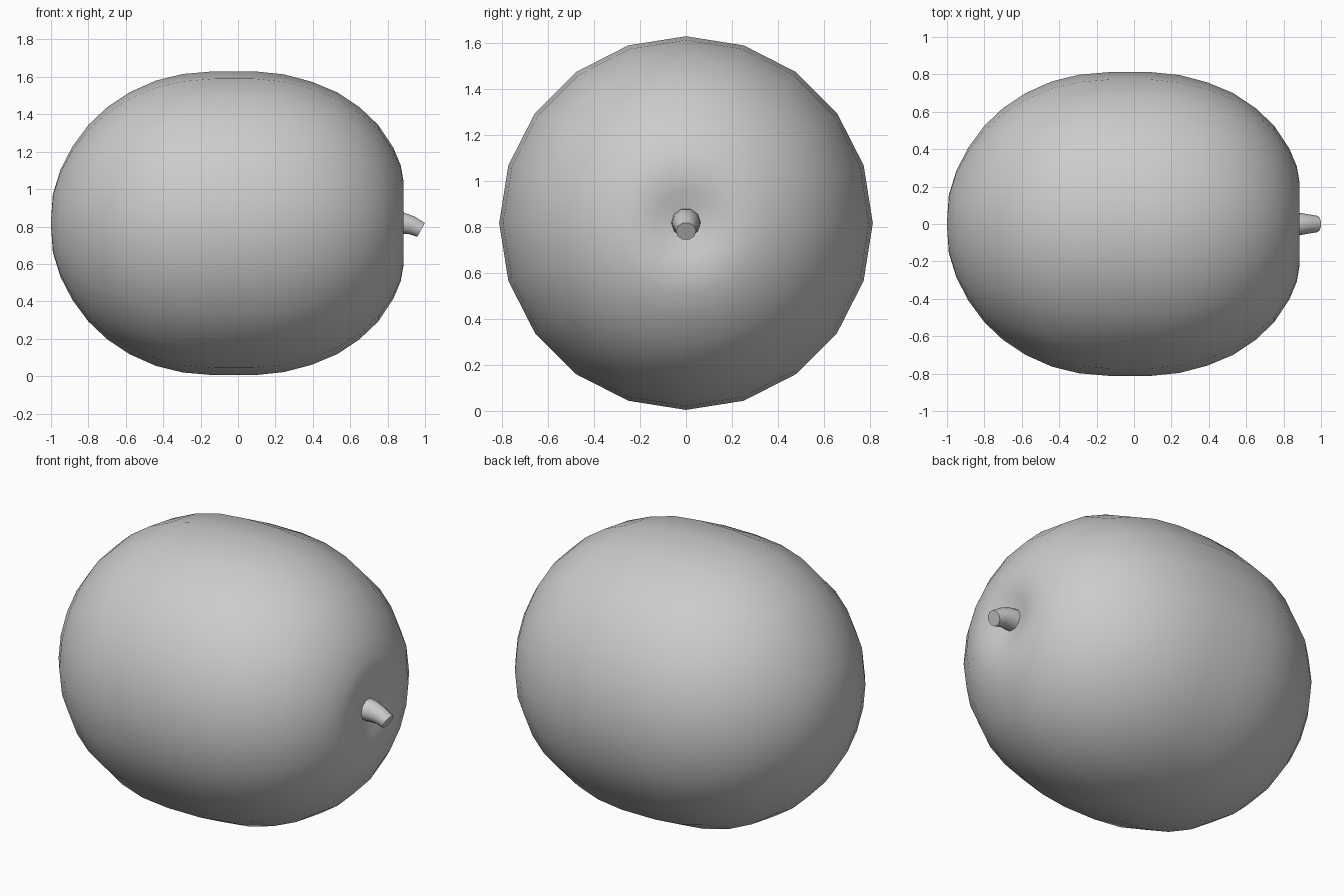
import bpy, bmesh, math

if "Cube" in bpy.data.objects:
    bpy.data.objects.remove(bpy.data.objects["Cube"])

CZ = 0.8175


def loft(name, rings, angle):
    """Skin closed rings of points and cap both ends."""
    bm = bmesh.new()
    loops = [[bm.verts.new(p) for p in ring] for ring in rings]
    n = len(loops[0])
    for a, b in zip(loops, loops[1:]):
        for i in range(n):
            j = (i + 1) % n
            bm.faces.new((a[i], a[j], b[j], b[i]))
    for end in (loops[0], loops[-1]):
        bm.faces.new(end)
    bmesh.ops.recalc_face_normals(bm, faces=bm.faces)
    mesh = bpy.data.meshes.new(name)
    bm.to_mesh(mesh)
    bm.free()
    ob = bpy.data.objects.new(name, mesh)
    bpy.context.collection.objects.link(ob)
    bpy.ops.object.select_all(action='DESELECT')
    ob.select_set(True)
    bpy.context.view_layer.objects.active = ob
    bpy.ops.object.shade_smooth_by_angle(angle=math.radians(angle))
    return ob


def ring(x, z, r, n, tilt=0.0):
    """Circle around the x axis, tilted downward by an angle."""
    pts = []
    for i in range(n):
        t = 2 * math.pi * i / n
        u = r * math.sin(t)
        pts.append((x + u * math.sin(tilt), r * math.cos(t), z + u * math.cos(tilt)))
    return pts


# Fruit body: 20-sided lathe lying along x, dimpled at the stem end
profile = [(-1.0, 0.01), (-0.99, 0.155), (-0.95, 0.285), (-0.885, 0.41),
           (-0.80, 0.525), (-0.70, 0.62), (-0.58, 0.70), (-0.44, 0.762),
           (-0.295, 0.798), (-0.125, 0.8125), (0.085, 0.8125), (0.245, 0.796),
           (0.393, 0.757), (0.53, 0.70), (0.65, 0.62), (0.75, 0.525),
           (0.83, 0.405), (0.87, 0.31), (0.885, 0.225), (0.872, 0.14),
           (0.85, 0.07), (0.842, 0.01)]
loft("fruit_body", [ring(x, CZ, r, 20) for x, r in profile], 60)

# Stem: short tapered stub curving downward
stem = [(0.82, 0.82, 0.066, 0.0), (0.88, 0.818, 0.061, 0.08),
        (0.93, 0.806, 0.052, 0.3), (0.979, 0.782, 0.044, 0.5)]
loft("stem", [ring(x, z, r, 10, t) for x, z, r, t in stem], 40)
